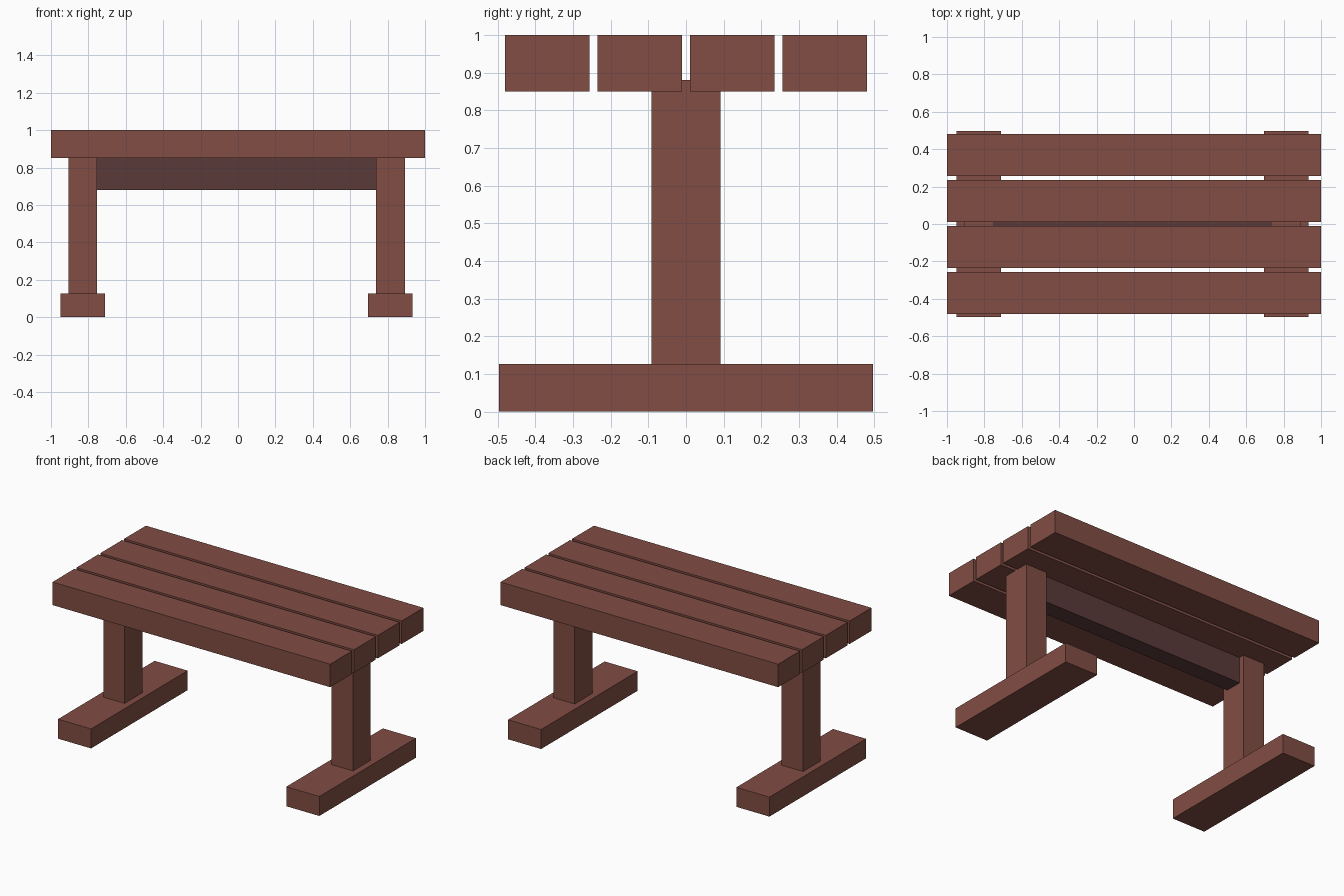
import bpy

if "Cube" in bpy.data.objects:
    bpy.data.objects.remove(bpy.data.objects["Cube"])


def material(name, color):
    mat = bpy.data.materials.new(name)
    mat.diffuse_color = (*color, 1)
    mat.use_nodes = True
    mat.node_tree.nodes["Principled BSDF"].inputs["Base Color"].default_value = mat.diffuse_color
    return mat


wood = material("wood", (0.22, 0.075, 0.057))
dark_wood = material("dark_wood", (0.105, 0.042, 0.042))


def box(name, x, y, z, mat):
    """Box from (min, max) ranges on each axis."""
    ranges = (x, y, z)
    bpy.ops.mesh.primitive_cube_add(size=1, location=[(a + b) / 2 for a, b in ranges])
    obj = bpy.context.object
    obj.name = name
    obj.scale = [b - a for a, b in ranges]
    bpy.ops.object.transform_apply(location=False, rotation=False, scale=True)
    obj.data.materials.append(mat)
    return obj


# Four seat slats with narrow gaps
for i in range(4):
    y = (i - 1.5) * 0.2455
    box(f"seat_slat_{i + 1}", (-1, 1), (y - 0.112, y + 0.112), (0.85, 1), wood)

# Foot beam and post at each end
for side, x in (("left", -0.83), ("right", 0.815)):
    box(f"{side}_foot", (x - 0.119, x + 0.119), (-0.497, 0.497), (0, 0.127), wood)
    box(f"{side}_post", (x - 0.077, x + 0.077), (-0.091, 0.091), (0.127, 0.88), wood)

# Stretcher under the seat, joining the posts
box("stretcher", (-0.753, 0.753), (-0.055, 0.055), (0.68, 0.88), dark_wood)
